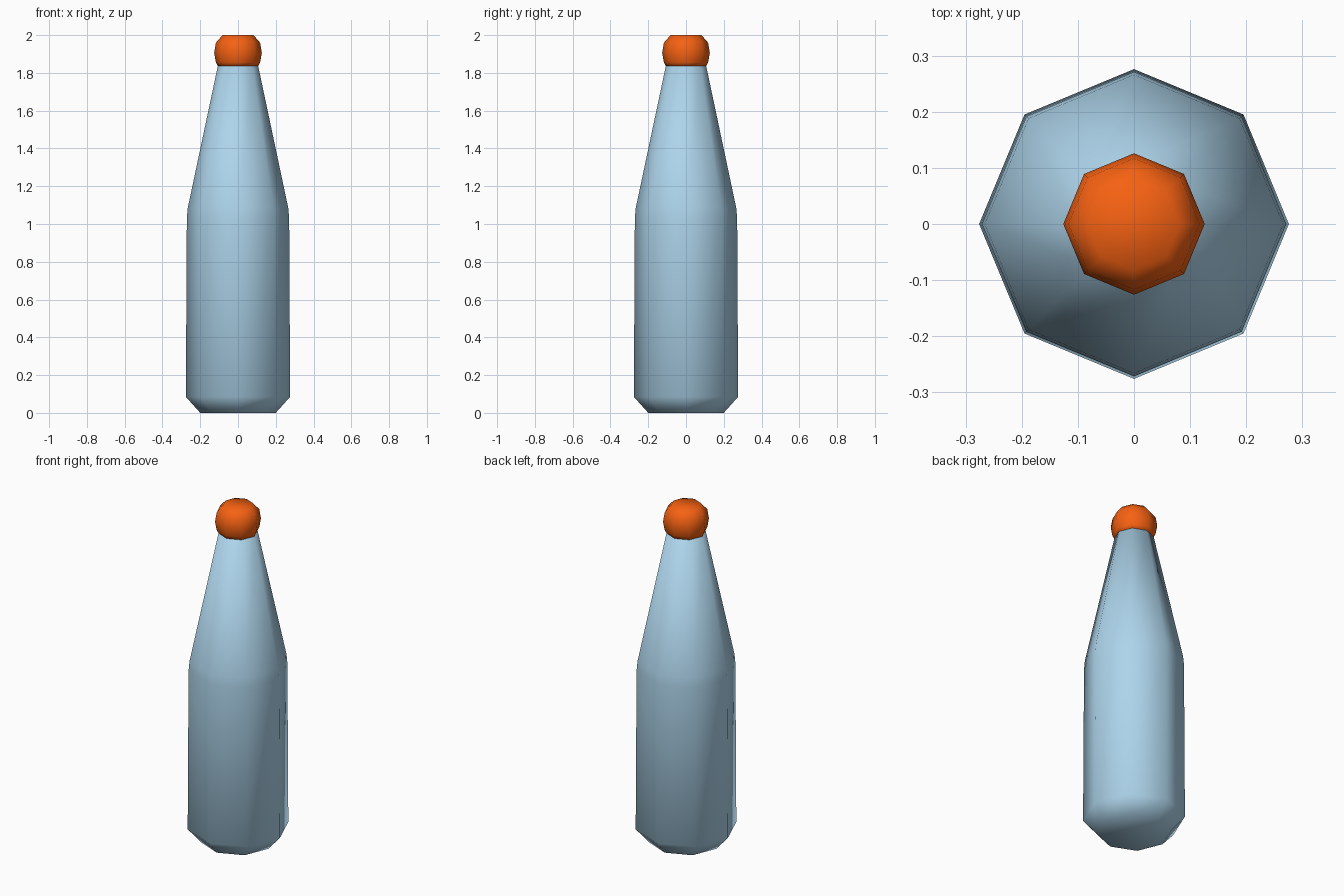
import bpy, bmesh
from math import cos, sin, pi

if "Cube" in bpy.data.objects:
    bpy.data.objects.remove(bpy.data.objects["Cube"])

SIDES = 8


def material(name, color):
    m = bpy.data.materials.new(name)
    m.diffuse_color = color
    m.use_nodes = True
    m.node_tree.nodes["Principled BSDF"].inputs["Base Color"].default_value = m.diffuse_color
    return m


def lathe(name, profile, mat):
    """Eight-sided smooth-shaded solid from (radius, height) points."""
    bm = bmesh.new()
    rings = [[bm.verts.new((r * cos(2 * pi * i / SIDES), r * sin(2 * pi * i / SIDES), z))
              for i in range(SIDES)] for r, z in profile]
    for low, high in zip(rings, rings[1:]):
        for i in range(SIDES):
            j = (i + 1) % SIDES
            bm.faces.new((low[i], low[j], high[j], high[i]))
    bm.faces.new(rings[0][::-1])
    bm.faces.new(rings[-1])
    for f in bm.faces:
        f.smooth = True
    mesh = bpy.data.meshes.new(name)
    bm.to_mesh(mesh)
    bm.free()
    mesh.materials.append(mat)
    obj = bpy.data.objects.new(name, mesh)
    bpy.context.collection.objects.link(obj)
    return obj


glass = material("pale_blue", (0.42, 0.66, 0.83, 1))
orange = material("orange", (0.92, 0.12, 0.006, 1))

# Bottle body with chamfered base, rounded shoulder and tapering neck
lathe("bottle_body", [(0.20, 0), (0.276, 0.085), (0.271, 1.03), (0.266, 1.085),
                      (0.107, 1.836)], glass)

# Bulbous cap
lathe("bottle_cap", [(0.107, 1.836), (0.117, 1.855), (0.126, 1.905), (0.117, 1.96),
                     (0.082, 2.0)], orange)
